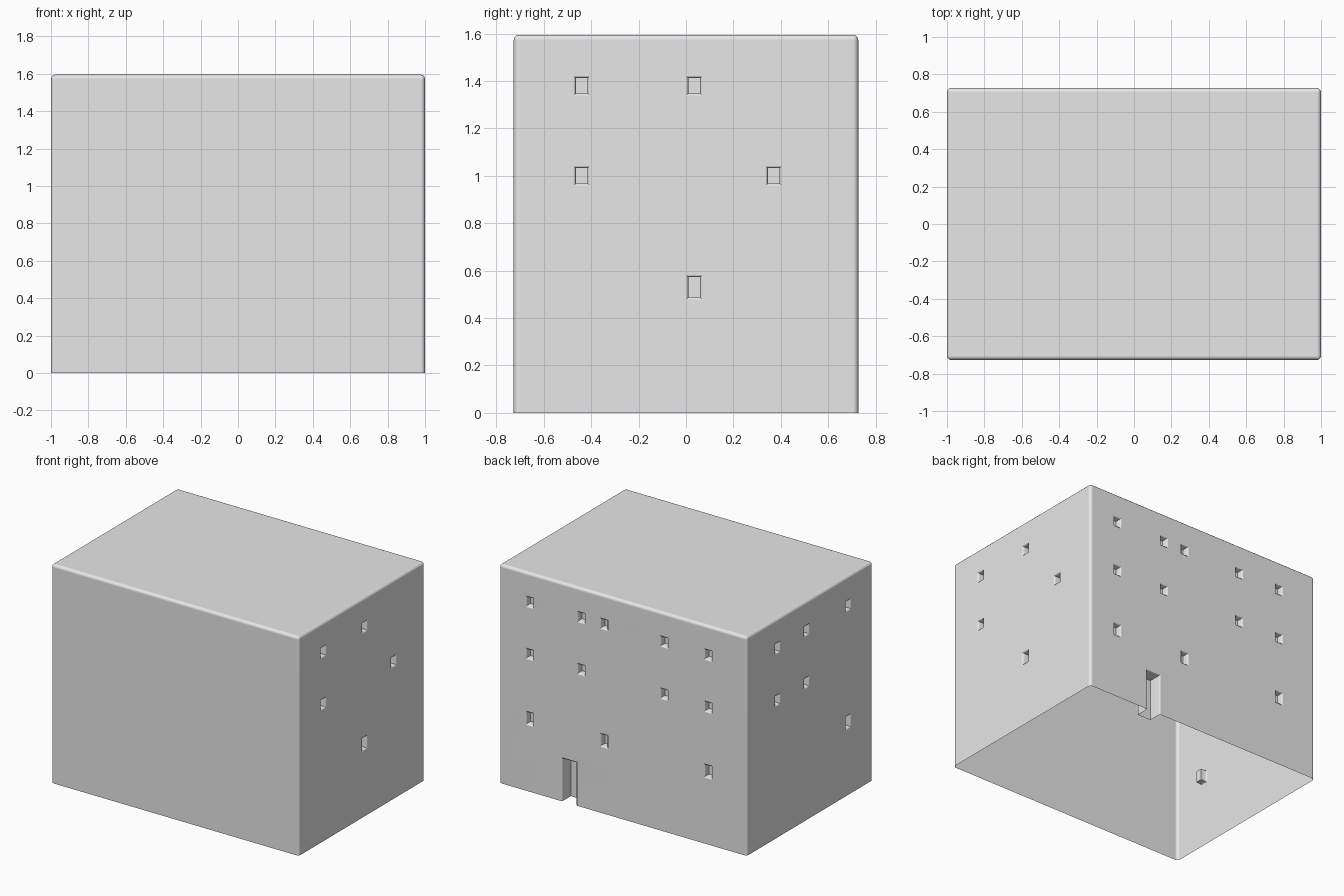
import bpy, bmesh, math
from mathutils import Vector

if "Cube" in bpy.data.objects:
    bpy.data.objects.remove(bpy.data.objects["Cube"], do_unlink=True)

HX, HY, H = 1.0, 0.727, 1.595        # half width, half depth, height
LIP = 0.01                           # soft edge round each opening
ROWS = {"top": (1.38, 0.085), "mid": (1.0, 0.085), "low": (0.53, 0.105)}

grey = bpy.data.materials.new("wall_grey")
grey.use_nodes = True
grey.diffuse_color = (0.8, 0.8, 0.8, 1)
grey.node_tree.nodes["Principled BSDF"].inputs["Base Color"].default_value = (0.8, 0.8, 0.8, 1)


def make_object(name, bm):
    mesh = bpy.data.meshes.new(name)
    bmesh.ops.recalc_face_normals(bm, faces=bm.faces)
    bm.to_mesh(mesh)
    bm.free()
    mesh.materials.append(grey)
    obj = bpy.data.objects.new(name, mesh)
    bpy.context.collection.objects.link(obj)
    return obj


def opening(bm, normal, along, z, width, height, depth):
    """Add a closed pocket with a flared lip, sunk into the wall facing normal."""
    n = Vector(normal)
    side = Vector((abs(n.y), abs(n.x), 0))
    origin = n * (HX if n.x else HY) + side * along + Vector((0, 0, z))
    loops = []
    for out, grow in ((LIP, LIP), (-LIP, -LIP), (-depth, -LIP)):
        a, b = width / 2 + grow, height / 2 + grow
        loops.append([bm.verts.new(origin + n * out + side * u * a + Vector((0, 0, v * b)))
                      for u, v in ((-1, -1), (1, -1), (1, 1), (-1, 1))])
    for one, two in zip(loops, loops[1:]):
        for i in range(4):
            j = (i + 1) % 4
            bm.faces.new((one[i], one[j], two[j], two[i]))
    bm.faces.new(loops[0])
    bm.faces.new(loops[-1])


# Building block with rounded top and corner edges
bm = bmesh.new()
bmesh.ops.create_cube(bm, size=1)
for v in bm.verts:
    v.co = Vector((v.co.x * 2 * HX, v.co.y * 2 * HY, (v.co.z + 0.5) * H))
edges = [e for e in bm.edges if max(v.co.z for v in e.verts) > 0.1]
bmesh.ops.bevel(bm, geom=edges, offset=0.022, segments=3, profile=0.5,
                affect='EDGES', clamp_overlap=True)
building = make_object("building_shell", bm)

# Windows by wall and row, plus the door at the back
BACK, LEFT, RIGHT = (0, 1, 0), (1, 0, 0), (-1, 0, 0)
windows = [
    (BACK, "top", (0.755, 0.34, 0.155, -0.33, -0.685)),
    (BACK, "mid", (0.755, 0.34, -0.33, -0.685)),
    (BACK, "low", (0.755, 0.155, -0.685)),
    (LEFT, "top", (-0.44, 0.035)),
    (LEFT, "mid", (-0.44, 0.37)),
    (LEFT, "low", (0.035,)),
    (RIGHT, "top", (-0.445, 0.035, 0.37)),
    (RIGHT, "mid", (0.035, 0.37)),
    (RIGHT, "low", (-0.445,)),
]
bm = bmesh.new()
for wall, row, places in windows:
    for place in places:
        opening(bm, wall, place, ROWS[row][0], 0.07, ROWS[row][1], 0.05)
opening(bm, BACK, 0.435, 0.135, 0.13, 0.37, 0.1)
cutter = make_object("opening_cutter", bm)
cutter.hide_render = True

# Sink the openings into the walls
bpy.ops.object.select_all(action='DESELECT')
building.select_set(True)
bpy.context.view_layer.objects.active = building
cut = building.modifiers.new("openings", 'BOOLEAN')
cut.operation = 'DIFFERENCE'
cut.solver = 'EXACT'
cut.object = cutter
bpy.ops.object.modifier_apply(modifier=cut.name)
bpy.data.objects.remove(cutter, do_unlink=True)

# Leave the underside open
bm = bmesh.new()
bm.from_mesh(building.data)
floor = [f for f in bm.faces if all(abs(v.co.z) < 0.001 for v in f.verts)]
bmesh.ops.delete(bm, geom=floor, context='FACES')
bm.to_mesh(building.data)
bm.free()

bpy.ops.object.shade_smooth_by_angle(angle=math.radians(50))
soft = building.modifiers.new("even_shading", 'WEIGHTED_NORMAL')
soft.keep_sharp = True
